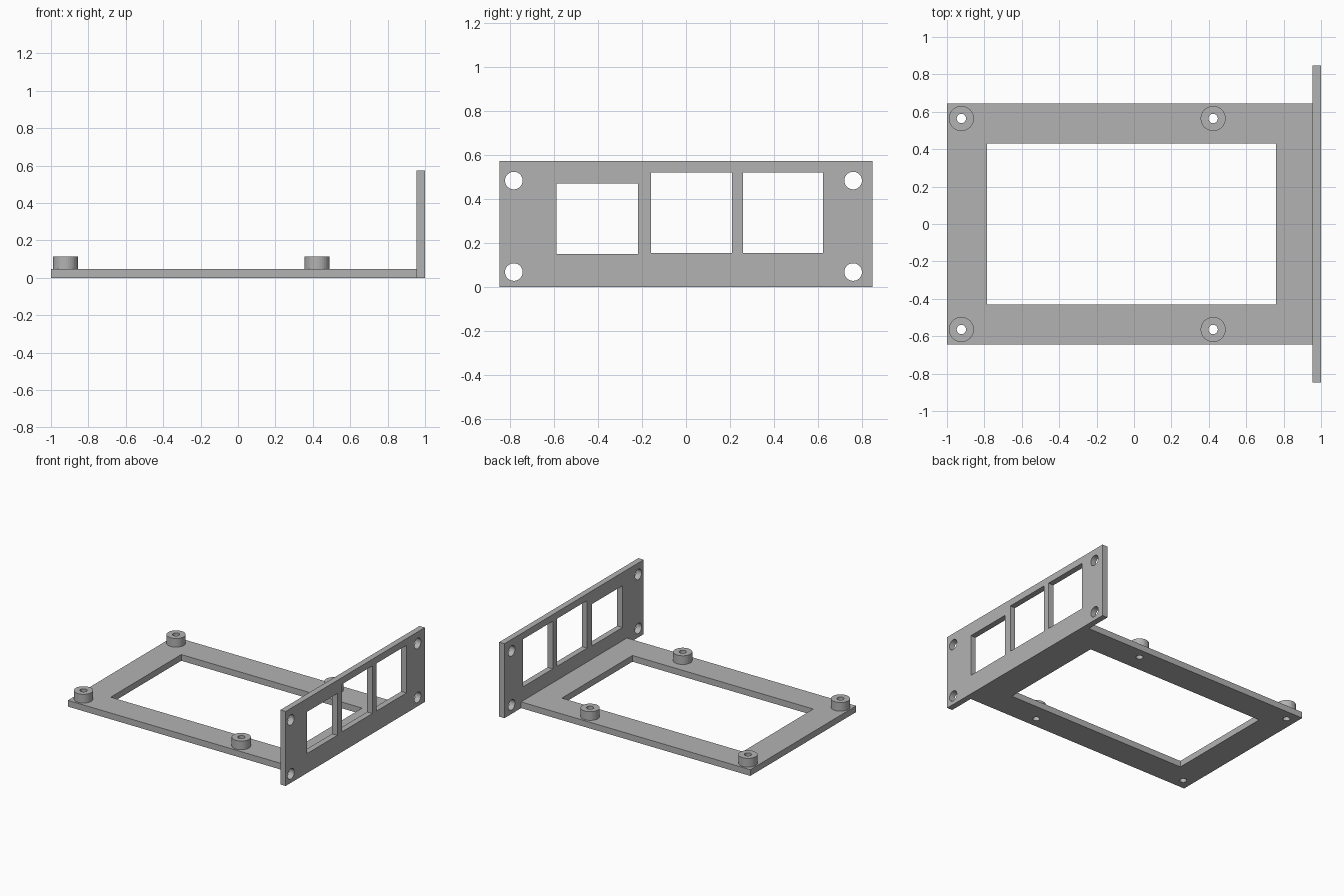
import bpy
import bmesh
from math import pi
from mathutils import Matrix, Vector

cube = bpy.data.objects.get("Cube")
if cube:
    bpy.data.objects.remove(cube, do_unlink=True)

grey = bpy.data.materials.new("plain grey")
grey.use_nodes = True
colour = (0.45, 0.45, 0.45, 1)
grey.diffuse_color = colour
grey.node_tree.nodes["Principled BSDF"].inputs["Base Color"].default_value = colour


def add_object(name, bm):
    mesh = bpy.data.meshes.new(name)
    bm.to_mesh(mesh)
    bm.free()
    mesh.materials.append(grey)
    obj = bpy.data.objects.new(name, mesh)
    bpy.context.collection.objects.link(obj)
    return obj


def add_box(bm, low, high):
    low, high = Vector(low), Vector(high)
    place = Matrix.Translation((low + high) / 2) @ Matrix.Diagonal((high - low).to_4d())
    bmesh.ops.create_cube(bm, size=1, matrix=place)


def add_rod(bm, centre, radius, depth, turn=None):
    place = Matrix.Translation(centre) @ (turn or Matrix.Identity(4))
    bmesh.ops.create_cone(bm, cap_ends=True, segments=32, radius1=radius,
                          radius2=radius, depth=depth, matrix=place)


def cut(obj, cutter):
    cutter.hide_render = True
    mod = obj.modifiers.new("openings", "BOOLEAN")
    mod.operation = "DIFFERENCE"
    mod.solver = "EXACT"
    mod.object = cutter
    # Bake the cut so that the helper can be removed
    graph = bpy.context.evaluated_depsgraph_get()
    mesh = bpy.data.meshes.new_from_object(obj.evaluated_get(graph))
    obj.modifiers.clear()
    obj.data = mesh
    bpy.data.objects.remove(cutter, do_unlink=True)


BASE_TOP, POST_TOP, PANEL_X = 0.048, 0.115, 0.955
posts = [(x, y) for x in (-0.923, 0.423) for y in (-0.564, 0.564)]

# Base frame with its large opening and screw holes
bm = bmesh.new()
add_box(bm, (-1, -0.645, 0), (PANEL_X, 0.645, BASE_TOP))
base = add_object("base_frame", bm)
bm = bmesh.new()
add_box(bm, (-0.785, -0.43, -0.1), (0.758, 0.43, 0.2))
for x, y in posts:
    add_rod(bm, (x, y, 0), 0.025, 0.4)
cut(base, add_object("base_cutter", bm))

# Hollow mounting posts
for i, (x, y) in enumerate(posts):
    bm = bmesh.new()
    add_rod(bm, (x, y, (BASE_TOP + POST_TOP) / 2), 0.067, POST_TOP - BASE_TOP)
    post = add_object(f"mounting_post_{i + 1}", bm)
    bm = bmesh.new()
    add_rod(bm, (x, y, 0), 0.025, 0.4)
    cut(post, add_object("post_cutter", bm))

# Upright end panel with three windows and four corner holes
bm = bmesh.new()
add_box(bm, (PANEL_X, -0.848, 0), (1, 0.848, 0.574))
panel = add_object("end_panel", bm)
bm = bmesh.new()
for y0, y1, z0, z1 in ((-0.59, -0.218, 0.15, 0.472),
                       (-0.159, 0.209, 0.155, 0.522),
                       (0.259, 0.623, 0.155, 0.522)):
    add_box(bm, (0.9, y0, z0), (1.1, y1, z1))
sideways = Matrix.Rotation(pi / 2, 4, "Y")
for y in (-0.783, 0.76):
    for z in (0.069, 0.485):
        add_rod(bm, (1, y, z), 0.04, 0.2, sideways)
cut(panel, add_object("panel_cutter", bm))
